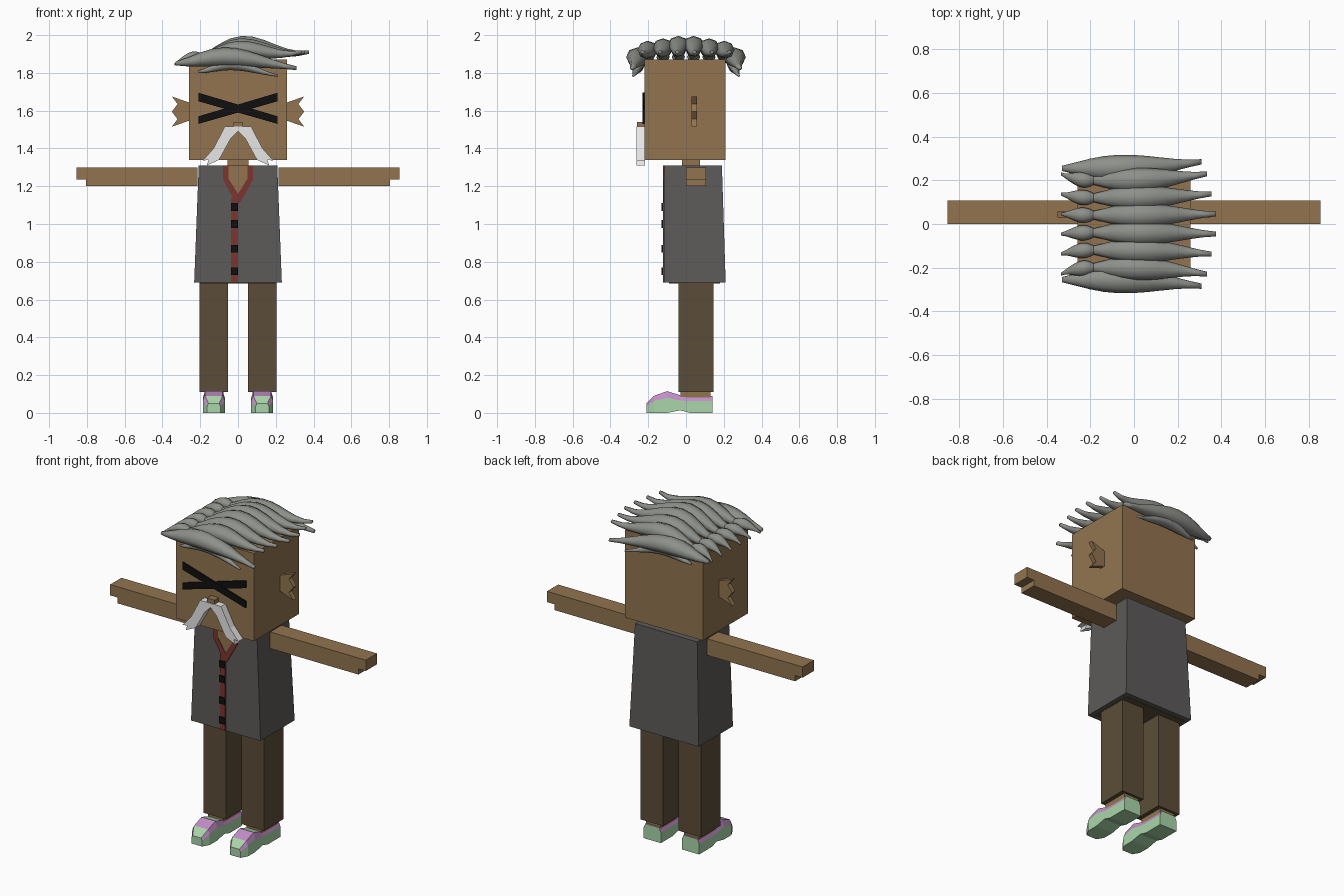
import bpy, bmesh
from math import sin, cos, pi

cube = bpy.data.objects.get("Cube")
if cube:
    bpy.data.objects.remove(cube, do_unlink=True)


def material(name, red, green, blue):
    colour = (red, green, blue, 1)
    mat = bpy.data.materials.new(name)
    mat.use_nodes = True
    mat.diffuse_color = colour
    mat.node_tree.nodes["Principled BSDF"].inputs["Base Color"].default_value = colour
    return mat


skin = material("skin brown", 0.29, 0.175, 0.08)
vest_grey = material("vest grey", 0.11, 0.103, 0.1)
trouser_brown = material("trouser brown", 0.105, 0.075, 0.04)
trim_red = material("trim red", 0.2, 0.035, 0.03)
black = material("black", 0.005, 0.005, 0.005)
white = material("moustache white", 0.8, 0.8, 0.8)
hair_grey = material("hair grey", 0.27, 0.28, 0.255)
shoe_green = material("shoe green", 0.4, 0.67, 0.4)
shoe_purple = material("shoe purple", 0.55, 0.27, 0.58)


def loft(name, rings, materials, rule=None, smooth=False):
    """Skin closed rings; rule(segment, side) picks the material slot."""
    bm = bmesh.new()
    loops = [[bm.verts.new(point) for point in ring] for ring in rings]
    for segment, (lower, upper) in enumerate(zip(loops, loops[1:])):
        for side in range(len(lower)):
            face = bm.faces.new((lower[side - 1], lower[side], upper[side], upper[side - 1]))
            face.material_index = rule(segment, side) if rule else 0
    bm.faces.new(loops[0])
    bm.faces.new(loops[-1])
    for face in bm.faces:
        face.smooth = smooth
    bmesh.ops.recalc_face_normals(bm, faces=bm.faces)
    mesh = bpy.data.meshes.new(name)
    bm.to_mesh(mesh)
    bm.free()
    for mat in materials:
        mesh.materials.append(mat)
    bpy.context.collection.objects.link(bpy.data.objects.new(name, mesh))


def rectangle(x, half, front, back, z):
    return [(x - half, front, z), (x + half, front, z), (x + half, back, z), (x - half, back, z)]


def box(name, mat, x, half, front, back, bottom, top):
    """Block centred on x with the given half width."""
    loft(name, [rectangle(x, half, front, back, z) for z in (bottom, top)], [mat])


def plate(name, mat, outline, front, back, side):
    """Outline in x and z, extruded along y and mirrored by side."""
    loft(name, [[(side * x, y, z) for x, z in outline] for y in (front, back)], [mat])


def blend(ends, amount):
    start, end = ends
    return start + (end - start) * amount


def lock(name, x_ends, y_ends, z_ends, lift, width, steps=10, sides=8):
    """Strand of hair along x that swells, arches and tapers to a curled tip."""
    rings = []
    for step in range(steps + 1):
        t = step / steps
        swell = abs(sin(pi * t ** 0.8))
        radius = width * (0.2 + 0.8 * swell ** 1.5)
        x, y = blend(x_ends, t), blend(y_ends, t ** 3)
        z = blend(z_ends, t ** 4) + lift * swell ** 2
        angles = [2 * pi * side / sides for side in range(sides)]
        rings.append([(x, y + radius * cos(a), z + 0.85 * radius * sin(a)) for a in angles])
    loft(name, rings, [hair_grey], smooth=True)


# Head, neck and nose
box("head", skin, 0, 0.26, -0.22, 0.21, 1.34, 1.87)
box("neck", skin, 0, 0.055, -0.02, 0.075, 1.25, 1.35)
box("nose", skin, 0, 0.025, -0.26, -0.21, 1.515, 1.54)

# Torso, with the trouser seat showing underneath
hem = rectangle(0, 0.232, -0.117, 0.21, 0.69)
shoulders = rectangle(0, 0.208, -0.115, 0.19, 1.31)
loft("vest", [hem, shoulders], [vest_grey])
box("trouser_seat", trouser_brown, 0, 0.205, -0.09, 0.18, 0.686, 0.72)

# Button strip and buttons
strip_x, strip_half = -0.018, 0.018
box("button_strip", trim_red, strip_x, strip_half, -0.122, -0.113, 0.69, 1.14)
for z in (0.75, 0.87, 1, 1.09):
    box("button", black, strip_x, strip_half, -0.13, -0.11, z - 0.02, z + 0.02)

# Half outlines of the mirrored parts
chest = [(0, 1.31), (0.06, 1.31), (0.06, 1.24), (0, 1.14)]
collar = [(0.05, 1.31), (0.08, 1.31), (0.08, 1.235), (0.01, 1.11), (0, 1.11), (0, 1.16), (0.05, 1.24)]
eye_bar = [(-0.21, 1.695), (0.21, 1.57), (0.21, 1.53), (-0.21, 1.65)]
ear = [(0.25, 1.64), (0.25, 1.55)]
ear += [(0.32 if step % 2 else 0.35, 1.515 + 0.04 * step) for step in range(5)]
moustache = [(0, 1.515), (0.07, 1.515), (0.13, 1.4), (0.187, 1.335), (0.155, 1.34),
             (0.165, 1.31), (0.1, 1.34), (0.04, 1.45), (0, 1.49)]

# Shoe stations from toe to heel: y and height of the top
shoe_stations = [(-0.21, 0.05), (-0.17, 0.09), (-0.1, 0.115), (-0.03, 0.093), (0.02, 0.09), (0.14, 0.09)]
toe, tongue, arch = 0, 2, 3


def shoe_colour(segment, side):
    """Purple band and straps over a green sole, toe and tongue."""
    band = side in (2, 4)
    strap = side == 3 and segment not in (toe, tongue)
    return 1 if band or strap else 0


for side, word in ((1, "left"), (-1, "right")):
    plate(word + "_chest", skin, chest, -0.119, -0.112, side)
    plate(word + "_collar", trim_red, collar, -0.122, -0.113, side)
    plate(word + "_eye_bar", black, eye_bar, -0.229 - 0.001 * side, -0.221, side)
    plate(word + "_ear", skin, ear, 0.03, 0.058, side)
    plate(word + "_moustache", white, moustache, -0.263, -0.218, side)

    # Arm and the fingers that overhang it
    box(word + "_arm", skin, side * 0.51, 0.295, 0, 0.107, 1.2, 1.3)
    box(word + "_fingers", skin, side * 0.825, 0.03, 0, 0.107, 1.235, 1.3)

    # Leg, ankle and shoe
    centre = side * 0.128
    box(word + "_leg", trouser_brown, centre, 0.075, -0.04, 0.145, 0.11, 0.7)
    box(word + "_ankle", skin, centre, 0.05, -0.03, 0.13, 0.08, 0.12)
    rings = []
    for station, (y, top) in enumerate(shoe_stations):
        half = 0.035 if station == toe else 0.058
        sole = 0.014 if station == arch else 0
        right = [(-half, sole), (-half, 0.7 * top), (-0.8 * half, top)]
        left = [(-x, z) for x, z in reversed(right)]
        rings.append([(centre + x, y, z) for x, z in right + left])
    loft(word + "_shoe", rings, [shoe_green, shoe_purple], shoe_colour)

# Crown locks fan out from a seam, with short locks swept the other way
for row in range(6):
    offset = row - 2.5
    y = 0.08 * offset
    outward = abs(offset)
    tip_x = 0.385 - 0.02 * outward
    lock("crown_lock", (-0.22, tip_x), (y, 1.15 * y), (1.875, 1.91), 0.08 - 0.013 * outward, 0.055)
    lock("short_lock", (-0.16, -0.335), (y, 1.15 * y), (1.88, 1.845), 0.005, 0.035)

# Broad locks over the front and back edges, with a fringe beneath
for side, word in ((-1, "front"), (1, "back")):
    lock(word + "_side_lock", (-0.33, 0.31), (side * 0.255, side * 0.285), (1.85, 1.825), 0.035, 0.06)
    lock(word + "_fringe", (-0.21, 0.21), (side * 0.25, side * 0.28), (1.805, 1.785), 0.04, 0.035)
